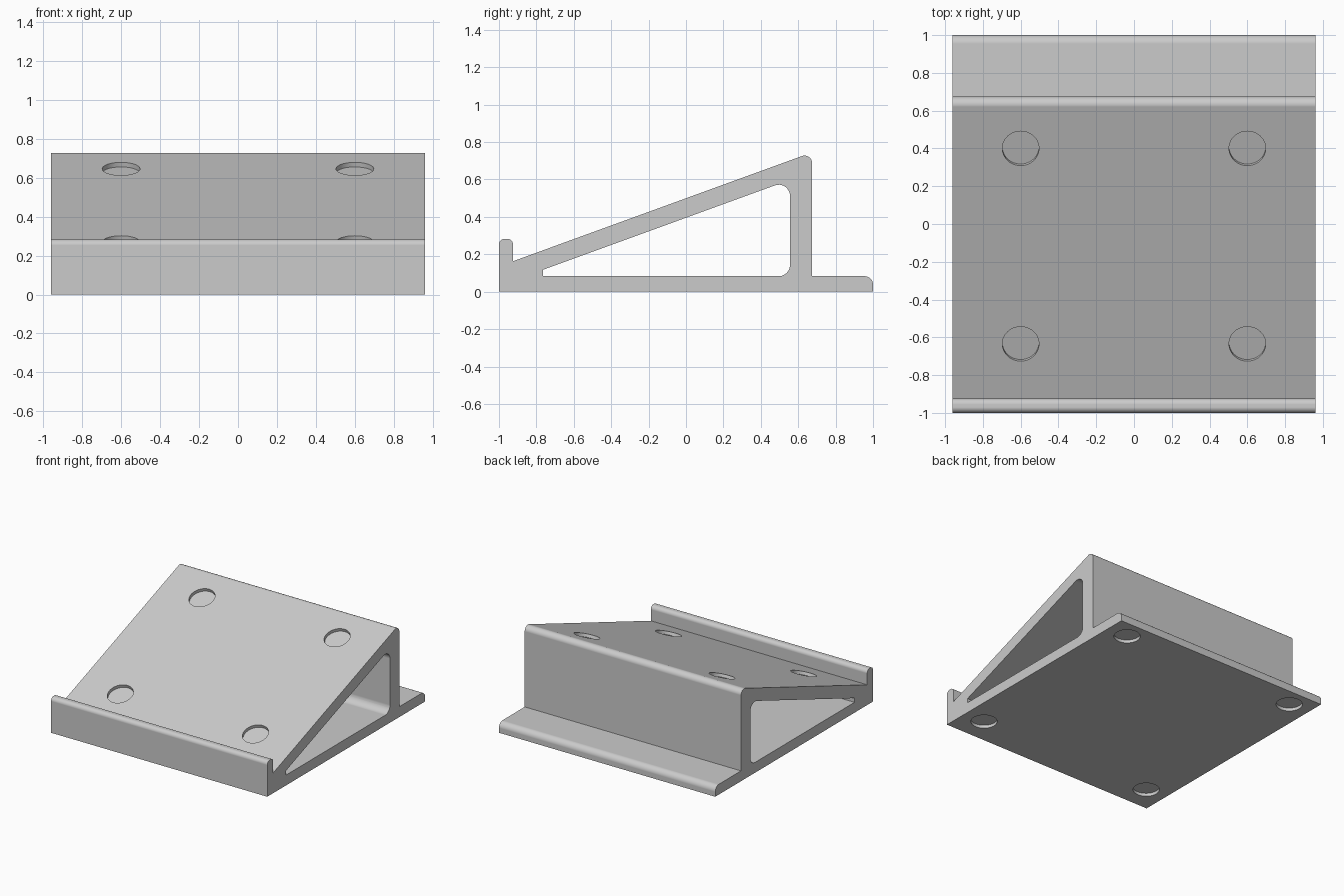
import bpy, bmesh
from math import radians, sin, tan
from mathutils import Vector, Matrix

if "Cube" in bpy.data.objects:
    bpy.data.objects.remove(bpy.data.objects["Cube"])

HALF_WIDTH = 0.96
TILT = radians(20)
HOLE_R, HOLE_DEPTH = 0.097, 0.025

grey = bpy.data.materials.new("plain grey")
grey.use_nodes = True
grey.diffuse_color = (0.6, 0.6, 0.6, 1)
grey.node_tree.nodes["Principled BSDF"].inputs["Base Color"].default_value = (0.6, 0.6, 0.6, 1)


def fillet(corners, steps=10):
    """Turn (y, z, radius) corners into an outline with rounded corners."""
    out = []
    for i, (y, z, r) in enumerate(corners):
        p = Vector((y, z, 0))
        if r == 0:
            out.append(p)
            continue
        before, after = corners[i - 1], corners[(i + 1) % len(corners)]
        a = (Vector((before[0], before[1], 0)) - p).normalized()
        b = (Vector((after[0], after[1], 0)) - p).normalized()
        half = a.angle(b) / 2
        centre = p + (a + b).normalized() * (r / sin(half))
        u = p + a * (r / tan(half)) - centre
        v = p + b * (r / tan(half)) - centre
        out += [centre + u.lerp(v, k / steps).normalized() * r for k in range(steps + 1)]
    return out


def finish(name, bm):
    bmesh.ops.recalc_face_normals(bm, faces=bm.faces)
    mesh = bpy.data.meshes.new(name)
    bm.to_mesh(mesh)
    bm.free()
    mesh.materials.append(grey)
    obj = bpy.data.objects.new(name, mesh)
    bpy.context.collection.objects.link(obj)
    return obj


def prism(name, corners, half_width):
    """Extrude a side profile across the width."""
    bm = bmesh.new()
    outline = fillet(corners)
    left, right = [[bm.verts.new((x, p.x, p.y)) for p in outline]
                   for x in (half_width, -half_width)]
    bm.faces.new(left)
    bm.faces.new(right[::-1])
    for i in range(len(outline)):
        bm.faces.new((left[i - 1], right[i - 1], right[i], left[i]))
    return finish(name, bm)


def slope_z(y, y0=-0.925, z0=0.163):
    return z0 + (y - y0) * tan(TILT)


# Wedge body: base, front lip, sloping top, rear wall and rear flange
wedge = prism("wedge_stand", [
    (-1, 0, 0), (1, 0, 0), (1, 0.083, 0.045), (0.674, 0.083, 0),
    (0.674, slope_z(0.674), 0.04), (-0.925, 0.163, 0),
    (-0.925, 0.283, 0.03), (-1, 0.283, 0.03)], HALF_WIDTH)

# Triangular opening through the sides
cutters = [prism("side_opening_cutter", [
    (-0.765, 0.083, 0), (0.556, 0.083, 0.06),
    (0.556, slope_z(0.556, -0.765, 0.117), 0.06), (-0.765, 0.117, 0)],
    HALF_WIDTH + 0.1)]


# Shallow round pockets in the sloping top and in the underside
def pocket_cutters(name, x, ys, height, tilt):
    bm = bmesh.new()
    for y in ys:
        for sx in (-x, x):
            place = Matrix.Translation((sx, y, height(y))) @ Matrix.Rotation(tilt, 4, "X")
            bmesh.ops.create_cone(bm, cap_ends=True, segments=48, radius1=HOLE_R,
                                  radius2=HOLE_R, depth=2 * HOLE_DEPTH, matrix=place)
    return finish(name, bm)


cutters.append(pocket_cutters("top_pocket_cutter", 0.6, (-0.635, 0.4), slope_z, TILT))
cutters.append(pocket_cutters("base_pocket_cutter", 0.78, (-0.79, 0.85), lambda y: 0, 0))

bpy.ops.object.select_all(action="DESELECT")
bpy.context.view_layer.objects.active = wedge
wedge.select_set(True)
for cutter in cutters:
    cutter.hide_render = True
    mod = wedge.modifiers.new(cutter.name, "BOOLEAN")
    mod.operation, mod.solver, mod.object = "DIFFERENCE", "EXACT", cutter
    bpy.ops.object.modifier_apply(modifier=mod.name)
    bpy.data.objects.remove(cutter)

# Smooth fillets with crisp edges and flat broad faces
bpy.ops.object.shade_smooth_by_angle(angle=radians(30))
normals = wedge.modifiers.new("flat_faces", "WEIGHTED_NORMAL")
normals.keep_sharp = True
